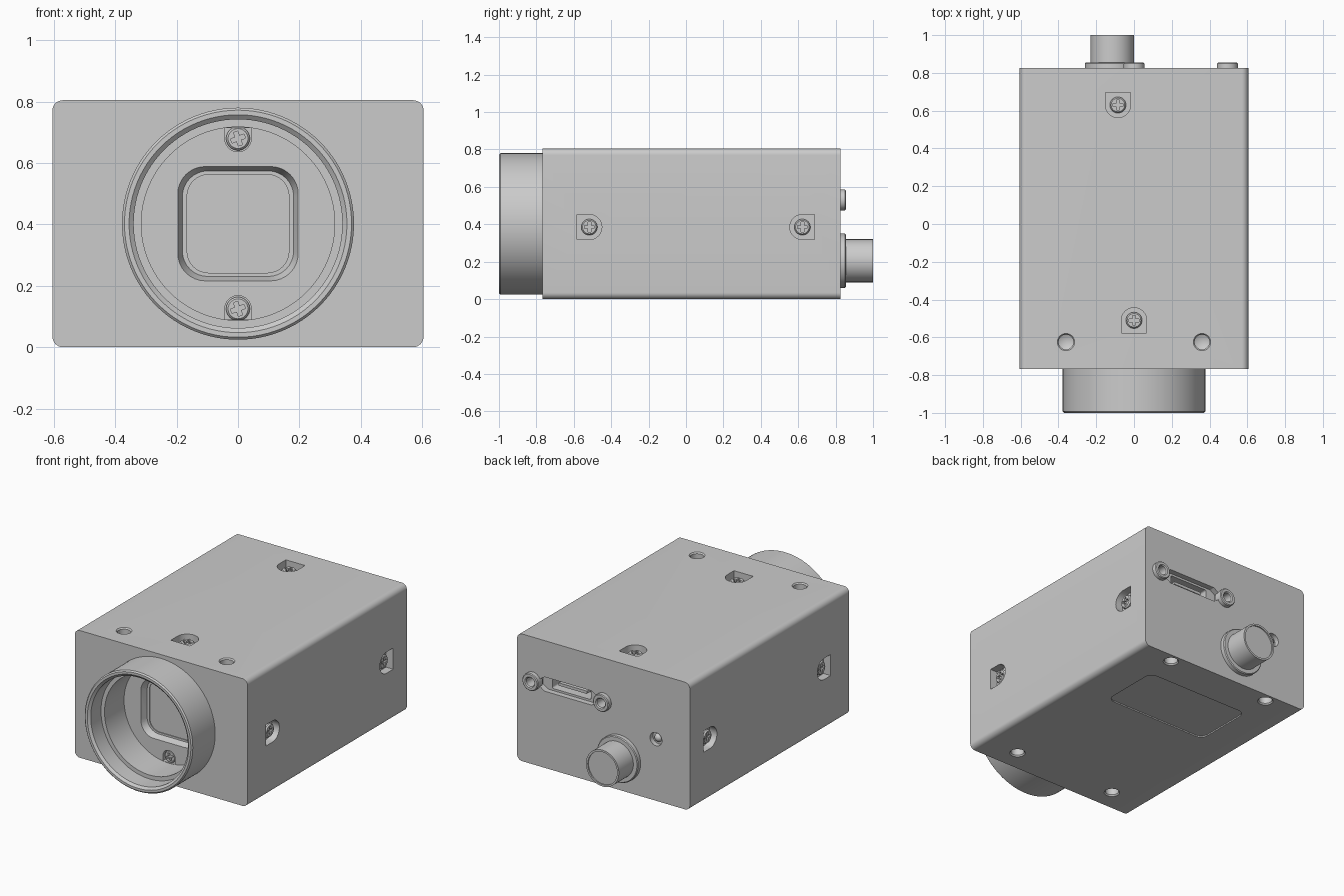
import bpy
import bmesh
from math import cos, sin, pi, radians
from mathutils import Matrix, Vector

if "Cube" in bpy.data.objects:
    bpy.data.objects.remove(bpy.data.objects["Cube"])

grey = bpy.data.materials.new("light_grey_metal")
grey.use_nodes = True
GREY = (0.6, 0.6, 0.6, 1)
grey.diffuse_color = GREY
grey.node_tree.nodes["Principled BSDF"].inputs["Base Color"].default_value = GREY

FRONT, BACK = Vector((0, -1, 0)), Vector((0, 1, 0))
TOP, BOTTOM = Vector((0, 0, 1)), Vector((0, 0, -1))
LEFT, RIGHT = Vector((1, 0, 0)), Vector((-1, 0, 0))
W, H, Y0, Y1 = 0.605, 0.805, -0.768, 0.825
MID = H / 2


def frame(loc, out, up):
    """Local z points out of the surface, local y points along up."""
    m = Matrix((up.cross(out), up, out)).transposed().to_4x4()
    m.translation = loc
    return m


def finish(name, bm, matrix):
    bmesh.ops.remove_doubles(bm, verts=bm.verts, dist=1e-5)
    bmesh.ops.recalc_face_normals(bm, faces=bm.faces)
    mesh = bpy.data.meshes.new(name)
    bm.to_mesh(mesh)
    bm.free()
    mesh.materials.append(grey)
    ob = bpy.data.objects.new(name, mesh)
    bpy.context.collection.objects.link(ob)
    ob.matrix_world = matrix
    return ob


def prism(name, pts, matrix, depth, lift=0.0, taper=1.0):
    """Outline extruded from local z = lift down to -depth."""
    bm = bmesh.new()
    top = [bm.verts.new((x, y, lift)) for x, y in pts]
    low = [bm.verts.new((x * taper, y * taper, -depth)) for x, y in pts]
    bm.faces.new(top)
    bm.faces.new(low[::-1])
    for i in range(len(pts)):
        j = (i + 1) % len(pts)
        bm.faces.new((top[i], low[i], low[j], top[j]))
    return finish(name, bm, matrix)


def lathe(name, profile, matrix, seg=48, closed=False):
    """Profile of (radius, local z) turned around local z."""
    bm = bmesh.new()
    rings = [[bm.verts.new((r * cos(2 * pi * k / seg), r * sin(2 * pi * k / seg), z))
              for k in range(seg)] for r, z in profile]
    pairs = list(zip(rings, rings[1:]))
    if closed:
        pairs.append((rings[-1], rings[0]))
    for a, b in pairs:
        for k in range(seg):
            n = (k + 1) % seg
            bm.faces.new((a[k], a[n], b[n], b[k]))
    return finish(name, bm, matrix)


def rounded_rect(hw, hh, r, n=8):
    pts = []
    for q, (sx, sy) in enumerate(((1, 1), (-1, 1), (-1, -1), (1, -1))):
        for k in range(n + 1):
            a = (q + k / n) * pi / 2
            pts.append((sx * (hw - r) + r * cos(a), sy * (hh - r) + r * sin(a)))
    return pts


def u_shape(r, flat, n=20):
    arc = [(r * cos(pi + pi * k / n), r * sin(pi + pi * k / n)) for k in range(n + 1)]
    return arc + [(r, flat), (-r, flat)]


def cut(ob, cutter):
    cutter.hide_render = True
    bpy.context.view_layer.objects.active = ob
    mod = ob.modifiers.new("cut", "BOOLEAN")
    mod.operation = "DIFFERENCE"
    mod.solver = "EXACT"
    mod.object = cutter
    bpy.context.view_layer.update()
    bpy.ops.object.modifier_apply(modifier=mod.name)
    bpy.data.objects.remove(cutter)


# Housing: rounded bar running front to back
body = prism("housing", rounded_rect(W, MID, 0.035),
             frame((0, Y1, MID), BACK, TOP), Y1 - Y0)

# Screw head with a cross recess, reused for every screw
screw = lathe("screw_master", [(0, 0), (0.036, 0), (0.043, -0.008), (0.043, -0.04), (0, -0.04)],
              Matrix(), 32)
a, b = 0.008, 0.026
cross = [(a, a), (a, b), (-a, b), (-a, a), (-b, a), (-b, -a),
         (-a, -a), (-a, -b), (a, -b), (a, -a), (b, -a), (b, a)]
cut(screw, prism("cross_cutter", cross, Matrix(), 0.015, 0.01))
screw_mesh = screw.data
bpy.data.objects.remove(screw)


def add_screw(name, m, sink, spin=0.0, size=1.0):
    ob = bpy.data.objects.new(name, screw_mesh)
    bpy.context.collection.objects.link(ob)
    ob.matrix_world = (m @ Matrix.Translation((0, 0, -sink))
                       @ Matrix.Rotation(spin, 4, "Z") @ Matrix.Scale(size, 4))


# Screw pockets on the sides and top, flat end towards the nearer edge
spots = [("top_front_screw", (0, -0.51, H), TOP, FRONT),
         ("top_rear_screw", (-0.085, 0.63, H), TOP, BACK)]
for side, out in (("left", LEFT), ("right", RIGHT)):
    for end, y, up in (("front", -0.517, FRONT), ("rear", 0.622, BACK)):
        spots.append((f"{side}_{end}_screw", (out.x * W, y, 0.385), out, up))
for name, loc, out, up in spots:
    m = frame(loc, out, up)
    cut(body, prism("pocket_cutter", u_shape(0.067, 0.066), m, 0.05, 0.02))
    add_screw(name, m, 0.017)

# Mounting holes: two on top, four underneath
hole = [(0, 0.01), (0.054, 0.01), (0.039, -0.008), (0.039, -0.13), (0, -0.15)]
for x in (-0.36, 0.36):
    for z, y, out in ((H, -0.625, TOP), (0, -0.63, BOTTOM), (0, 0.765, BOTTOM)):
        cut(body, lathe("hole_cutter", hole, frame((x, y, z), out, BACK), 32))

# Label recess underneath
cut(body, prism("label_cutter", rounded_rect(0.36, 0.195, 0.05),
                frame((0, 0.385, 0), BOTTOM, BACK), 0.008, 0.01))

# Lens mount: bore in the housing, then the protruding ring
FLOOR = -0.69
fm = frame((0, FLOOR, MID), FRONT, TOP)
cut(body, lathe("bore_cutter", [(0, 0.12), (0.315, 0.12), (0.315, 0), (0, 0)], fm, 96))
lathe("lens_mount_ring",
      [(0.370, 0.31), (0.378, 0.302), (0.378, 0.07), (0.315, 0.07),
       (0.315, 0.195), (0.34, 0.195), (0.34, 0.297), (0.355, 0.31)], fm, 96, True)

# Sensor window and its glass
cut(body, prism("window_cutter", rounded_rect(0.197, 0.187, 0.09), fm, 0.04, 0.002, 0.92))
cut(body, prism("glass_cutter", rounded_rect(0.166, 0.16, 0.07), fm, 0.055, -0.02))
prism("sensor_glass", rounded_rect(0.166, 0.16, 0.07), fm, 0.06, -0.045)

# Retaining screws above and below the window
for name, z, up in (("upper_mount_screw", 0.68, TOP), ("lower_mount_screw", 0.125, BOTTOM)):
    m = frame((0, FLOOR, z), FRONT, up)
    cut(body, prism("mount_pocket_cutter", u_shape(0.043, 0.034), m, 0.03, 0.01))
    add_screw(name, m, 0.008, radians(20), 0.9)

# Rear data port: shallow recess, deeper socket and tongue
port_x, port_z = 0.2475, 0.53
pm = frame((port_x, Y1, port_z), BACK, TOP)
recess = [(0.2, 0.022), (0.165, 0.045), (-0.165, 0.045), (-0.2, 0.022),
          (-0.2, -0.022), (-0.165, -0.045), (0.165, -0.045), (0.2, -0.022)]
cut(body, prism("recess_cutter", recess, pm, 0.035, 0.01))
cut(body, prism("socket_cutter", rounded_rect(0.135, 0.032, 0.01, 3), pm, 0.12, -0.02))
prism("port_tongue", rounded_rect(0.1, 0.009, 0.003, 2), pm, 0.125, -0.045)

# Threaded bosses either side of the port
for name, x in (("right_port_boss", 0.0), ("left_port_boss", 0.495)):
    m = frame((x, Y1, port_z), BACK, TOP)
    cut(body, lathe("boss_cutter", [(0, 0.01), (0.028, 0.01), (0.028, -0.1), (0, -0.1)], m, 32))
    lathe(name, [(0.028, -0.02), (0.028, 0.024), (0.034, 0.03), (0.05, 0.03),
                 (0.055, 0.025), (0.055, -0.02)], m, 40, True)

# Round power connector with flange and shallow rimmed end
lathe("power_connector",
      [(0, 0.167), (0.103, 0.167), (0.103, 0.175), (0.115, 0.175), (0.115, 0.03),
       (0.140, 0.03), (0.145, 0.025), (0.145, -0.02), (0, -0.02)],
      frame((-0.115, Y1, 0.205), BACK, TOP), 64)

# Status light in a small round recess
m = frame((-0.367, Y1, 0.39), BACK, TOP)
cut(body, lathe("light_cutter", [(0, 0.01), (0.042, 0.01), (0.042, -0.03), (0, -0.03)], m, 32))
dome = [(0.026 * sin(k * pi / 12), -0.03 + 0.024 * cos(k * pi / 12)) for k in range(7)]
lathe("status_light", dome + [(0.026, -0.035), (0, -0.035)], m, 32)

# Smooth curved surfaces, keep edges crisp
for ob in bpy.context.view_layer.objects:
    ob.select_set(ob.type == "MESH")
bpy.context.view_layer.objects.active = body
bpy.ops.object.shade_smooth_by_angle(angle=radians(30))
